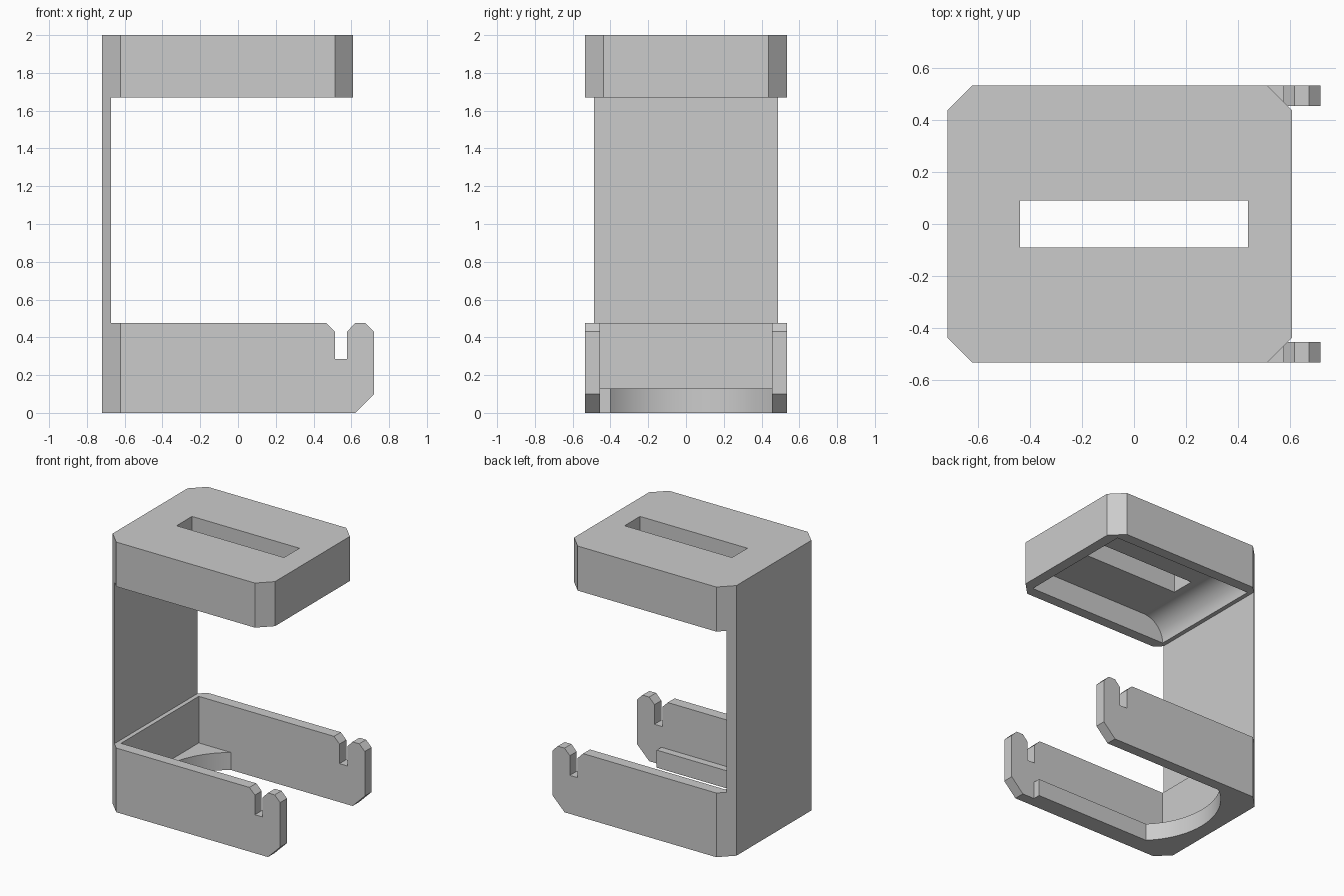
import bpy, bmesh, math
from mathutils import Vector

cube = bpy.data.objects.get("Cube")
if cube:
    bpy.data.objects.remove(cube, do_unlink=True)

grey = bpy.data.materials.new("light grey plastic")
grey.use_nodes = True
grey.diffuse_color = (0.6, 0.6, 0.6, 1)
grey.node_tree.nodes["Principled BSDF"].inputs["Base Color"].default_value = (0.6, 0.6, 0.6, 1)

# Shared dimensions
BACK, FRONT, SIDE, CHAMFER, WALL = -0.72, 0.61, 0.535, 0.097, 0.08
INNER = SIDE - WALL
LOW_TOP, CAP_BOTTOM, TOP = 0.475, 1.67, 2.0
CEILING = 1.84


def prism(name, outline, low, high, axis="z"):
    """Extrude a 2D outline: (x, y) along z, or (x, z) along y."""
    def place(u, v, w):
        return Vector((u, v, w)) if axis == "z" else Vector((u, w, v))
    bm = bmesh.new()
    face = bm.faces.new([bm.verts.new(place(u, v, low)) for u, v in outline])
    new = bmesh.ops.extrude_face_region(bm, geom=[face])["geom"]
    bmesh.ops.translate(bm, vec=place(0, 0, high - low),
                        verts=[g for g in new if isinstance(g, bmesh.types.BMVert)])
    bmesh.ops.recalc_face_normals(bm, faces=bm.faces)
    mesh = bpy.data.meshes.new(name)
    bm.to_mesh(mesh)
    bm.free()
    mesh.materials.append(grey)
    obj = bpy.data.objects.new(name, mesh)
    bpy.context.collection.objects.link(obj)
    return obj


def rectangle(x0, x1, y0, y1):
    return [(x0, y0), (x1, y0), (x1, y1), (x0, y1)]


def arc(cx, cy, radius, start, end, steps):
    angles = [math.radians(start + (end - start) * i / steps) for i in range(steps + 1)]
    return [(cx + radius * math.cos(a), cy + radius * math.sin(a)) for a in angles]


def cut(obj, cutter):
    cutter.hide_render = True
    mod = obj.modifiers.new("cut", "BOOLEAN")
    mod.operation, mod.solver, mod.object = "DIFFERENCE", "EXACT", cutter
    bpy.context.view_layer.objects.active = obj
    bpy.ops.object.modifier_apply(modifier=mod.name)
    bpy.data.objects.remove(cutter, do_unlink=True)


def smooth(obj):
    bpy.ops.object.select_all(action="DESELECT")
    obj.select_set(True)
    bpy.context.view_layer.objects.active = obj
    bpy.ops.object.shade_smooth_by_angle(angle=math.radians(30))


# Top cap: chamfered block, hollow below with a rounded rear, slotted on top
half = [(BACK, SIDE - CHAMFER), (BACK + CHAMFER, SIDE),
        (FRONT - CHAMFER, SIDE), (FRONT, SIDE - CHAMFER)]
cap = prism("top_cap", half + [(x, -y) for x, y in reversed(half)], CAP_BOTTOM, TOP)
radius = CEILING - CAP_BOTTOM
rear = BACK + WALL
hollow = [(FRONT - WALL, CAP_BOTTOM - 0.1), (FRONT - WALL, CEILING)]
hollow += arc(rear + radius, CAP_BOTTOM, radius, 90, 180, 16)
hollow += [(rear, CAP_BOTTOM - 0.1)]
cut(cap, prism("hollow_cutter", hollow, -INNER, INNER, "y"))
cut(cap, prism("slot_cutter", rectangle(-0.44, 0.44, -0.09, 0.09), CEILING - 0.1, TOP + 0.1))
smooth(cap)

# Back plate joining cap and cradle, with bevelled sides
plate_y = SIDE - CHAMFER
prism("back_plate", [(BACK, -plate_y), (BACK + 0.048, -plate_y - 0.048),
                     (BACK + 0.048, plate_y + 0.048), (BACK, plate_y)], LOW_TOP, CAP_BOTTOM)

# Cradle rear wall with chamfered corners
corner = BACK + CHAMFER
half = [(BACK, plate_y), (corner, SIDE), (corner, INNER), (rear, INNER)]
prism("cradle_back", half + [(x, -y) for x, y in reversed(half)], 0, LOW_TOP)

# Side arms with a notched hook at the front
profile = [(corner, 0), (0.62, 0), (0.72, 0.1), (0.72, 0.43), (0.675, LOW_TOP),
           (0.62, LOW_TOP), (0.577, 0.43), (0.577, 0.285), (0.513, 0.285),
           (0.513, 0.43), (0.468, LOW_TOP), (corner, LOW_TOP)]
for name, y in (("right_arm", -SIDE), ("left_arm", INNER)):
    prism(name, profile, y, y + WALL, "y")

# Cradle floor: round front cutout and a ledge along the right arm
curve_r, curve_x, ledge_y = 0.56, -0.05, -0.40
a0 = 180 - math.degrees(math.asin(INNER / curve_r))
a1 = 180 + math.degrees(math.asin(-ledge_y / curve_r))
floor = [(rear, -INNER), (rear, INNER)] + arc(curve_x, 0, curve_r, a0, a1, 32)
floor += [(0.52, ledge_y), (0.52, -INNER)]
smooth(prism("cradle_floor", floor, 0, 0.13))
